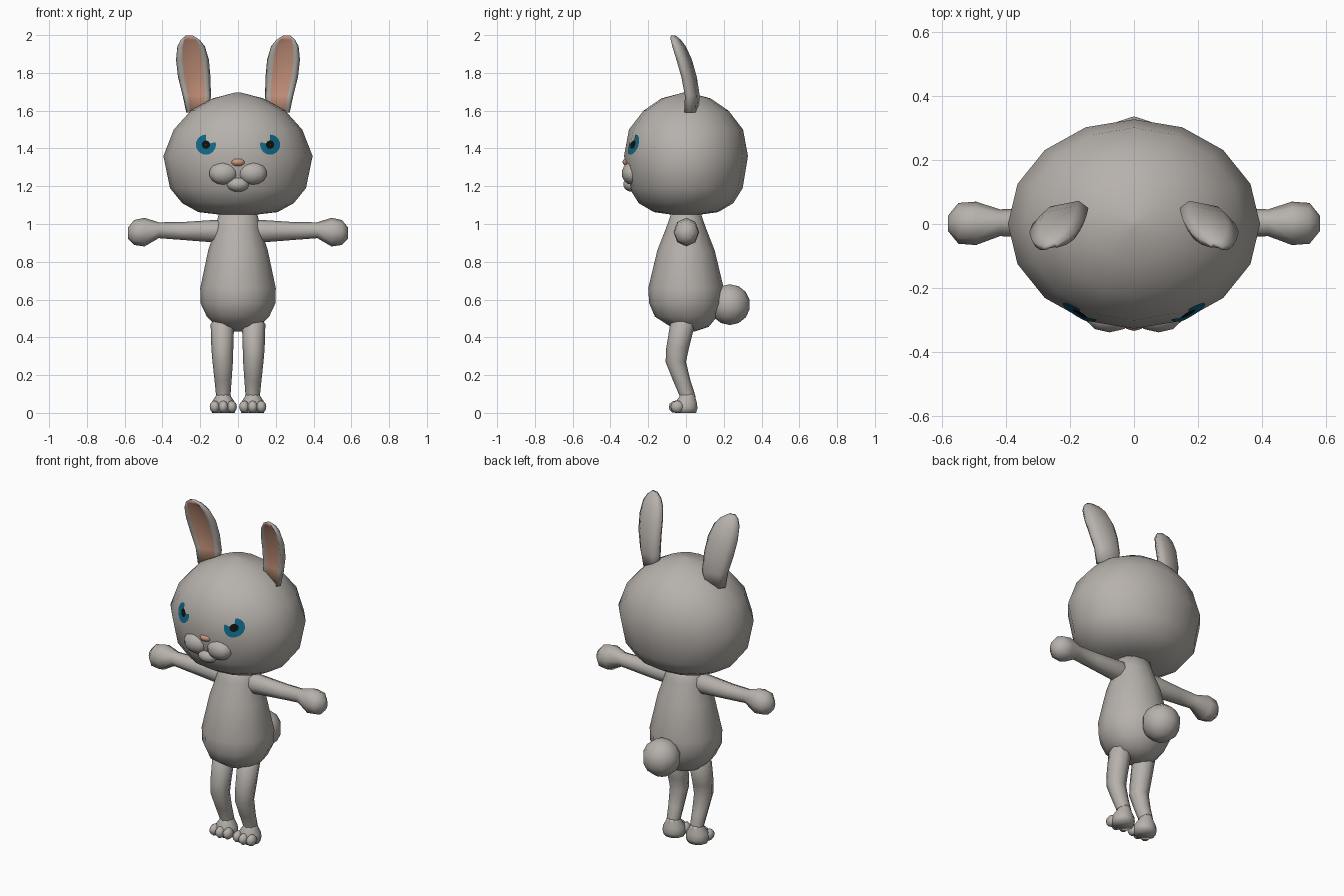
import bpy
import bmesh
from math import sin, cos, pi, radians
from mathutils import Vector
from mathutils.bvhtree import BVHTree

cube = bpy.data.objects.get("Cube")
if cube:
    bpy.data.objects.remove(cube, do_unlink=True)


def material(name, colour):
    m = bpy.data.materials.new(name)
    m.use_nodes = True
    m.diffuse_color = (*colour, 1)
    bsdf = next(n for n in m.node_tree.nodes if n.type == 'BSDF_PRINCIPLED')
    bsdf.inputs["Base Color"].default_value = (*colour, 1)
    return m


FUR = material("warm grey fur", (0.47, 0.44, 0.41))
PINK = material("soft pink", (0.62, 0.32, 0.22))
BLUE = material("iris blue", (0.005, 0.14, 0.25))
BLACK = material("pupil black", (0.005, 0.005, 0.005))
SIDES = (("left", 1), ("right", -1))


def finish(name, bm, mats, fix_normals=True):
    if fix_normals:
        bmesh.ops.recalc_face_normals(bm, faces=bm.faces)
    for f in bm.faces:
        f.smooth = True
    mesh = bpy.data.meshes.new(name)
    bm.to_mesh(mesh)
    bm.free()
    for m in mats:
        mesh.materials.append(m)
    ob = bpy.data.objects.new(name, mesh)
    bpy.context.collection.objects.link(ob)
    return ob


def skin(rings, special=None):
    """Join equal rings of points, cap both ends; special = ring edge given slot 1."""
    bm = bmesh.new()
    vs = [[bm.verts.new(p) for p in ring] for ring in rings]
    n = len(vs[0])
    for a, b in zip(vs, vs[1:]):
        for i in range(n):
            j = (i + 1) % n
            f = bm.faces.new((a[i], a[j], b[j], b[i]))
            f.material_index = int(i == special)
    bm.faces.new(vs[0])
    bm.faces.new(vs[-1])
    return bm


def loft(name, stations, n, along="z", side=1):
    """Elliptical rings: (x, y, z, half width, half depth)."""
    rings = []
    for x, y, z, a, b in stations:
        ring = []
        for i in range(n):
            u, v = a * cos(2 * pi * i / n), b * sin(2 * pi * i / n)
            p = (x + u, y + v, z) if along == "z" else (x, y + u, z + v)
            ring.append((p[0] * side, p[1], p[2]))
        rings.append(ring)
    return finish(name, skin(rings), [FUR])


def ball(name, centre, size, mat=FUR, segs=10, rows=7, floor=None):
    bm = bmesh.new()
    bmesh.ops.create_uvsphere(bm, u_segments=segs, v_segments=rows, radius=1)
    for v in bm.verts:
        v.co = Vector(c + s * k for c, s, k in zip(centre, size, v.co))
        if floor is not None:
            v.co.z = max(v.co.z, floor)
    return finish(name, bm, [mat])


# Head and body
head = loft("head", [
    (0, 0, 1.05, .10, .08), (0, 0, 1.063, .21, .17), (0, 0, 1.11, .295, .25),
    (0, 0, 1.19, .36, .30), (0, 0, 1.36, .395, .328), (0, 0, 1.50, .34, .302),
    (0, 0, 1.60, .25, .225), (0, 0, 1.665, .135, .13), (0, 0, 1.697, .01, .01)], 16)
loft("body", [
    (0, .03, .432, .02, .02), (0, .02, .455, .11, .10), (0, 0, .51, .165, .165),
    (0, 0, .58, .198, .195), (0, 0, .66, .20, .20), (0, 0, .86, .158, .152),
    (0, 0, .98, .12, .105), (0, 0, 1.08, .095, .07)], 12)
ball("tail", (0, .232, .573), (.108, .108, .108))

# Muzzle and nose
ball("chin", (0, -.285, 1.21), (.062, .048, .04))
ball("nose", (0, -.30, 1.328), (.042, .036, .025), PINK)

head_tree = BVHTree.FromPolygons(
    [v.co.copy() for v in head.data.vertices],
    [list(p.vertices) for p in head.data.polygons])


def eye(name, side):
    """Thin disc laid on the head, with an open notch in the iris."""
    bm = bmesh.new()
    radii, n, grid = (.001, .022, .032, .043, .053), 24, []
    for r in radii:
        ring = []
        for i in range(n):
            t = 2 * pi * i / n
            x, z = side * (.17 - r * cos(t)), 1.42 + r * sin(t)
            hit = head_tree.ray_cast(Vector((x, -1, z)), Vector((0, 1, 0)))[0]
            ring.append(bm.verts.new((x, hit.y - .004, z)))
        grid.append(ring)
    for k, (a, b) in enumerate(zip(grid, grid[1:])):
        for i in range(n):
            if k and 1 <= i < 6:
                continue
            j = (i + 1) % n
            f = bm.faces.new((a[i], a[j], b[j], b[i]))
            f.material_index = int(k == 0)
            f.normal_update()
            if f.normal.y > 0:
                f.normal_flip()
    finish(name, bm, [BLUE, BLACK], False)


def ear(name, side):
    """Curved ear with a rim and a sunken pink front."""
    section = ((-1, 0), (-.82, -.8), (-.6, -.55), (.6, -.55),
               (.82, -.8), (1, 0), (.6, .8), (-.6, .8))
    rings = []
    for x, y, z, w, d in (
            (.212, .03, 1.59, .062, .035), (.218, .035, 1.68, .075, .036),
            (.232, .018, 1.78, .086, .036), (.241, -.008, 1.87, .087, .036),
            (.248, -.035, 1.94, .073, .032), (.253, -.053, 1.975, .05, .025),
            (.258, -.068, 1.998, .018, .012)):
        rings.append([(side * (x + u * w), y + v * d - .2 * u * w, z)
                      for u, v in section])
    finish(name, skin(rings, special=2), [FUR, PINK])


# Paired parts
for word, s in SIDES:
    ball(word + "_cheek", (s * .077, -.285, 1.268), (.08, .056, .06))
    eye(word + "_eye", s)
    ear(word + "_ear", s)
    loft(word + "_arm", [
        (.06, 0, .965, .05, .055), (.12, 0, .962, .057, .06),
        (.30, .003, .963, .047, .047), (.42, .004, .967, .042, .042),
        (.495, .002, .957, .068, .076), (.55, .002, .955, .064, .066),
        (.582, .002, .952, .025, .03)], 8, "x", s)
    loft(word + "_leg", [
        (.08, -.015, .50, .04, .035), (.083, -.018, .47, .062, .066),
        (.083, -.045, .34, .058, .060), (.081, -.054, .27, .054, .054),
        (.079, -.022, .17, .045, .046), (.078, .008, .09, .038, .042),
        (.078, .01, .04, .036, .04)], 8, "z", s)
    loft(word + "_foot", [
        (.078, 0, .0, .060, .056), (.078, 0, .025, .066, .064),
        (.078, 0, .055, .062, .06), (.078, .006, .085, .042, .045),
        (.078, .008, .105, .034, .038)], 10, "z", s)
    for k, dx in (("inner", -.045), ("middle", 0), ("outer", .045)):
        ball(f"{word}_{k}_toe", (s * (.078 + dx), -.055 + abs(dx) * .2, .032),
             (.027, .036, .033), segs=8, rows=6, floor=0)
